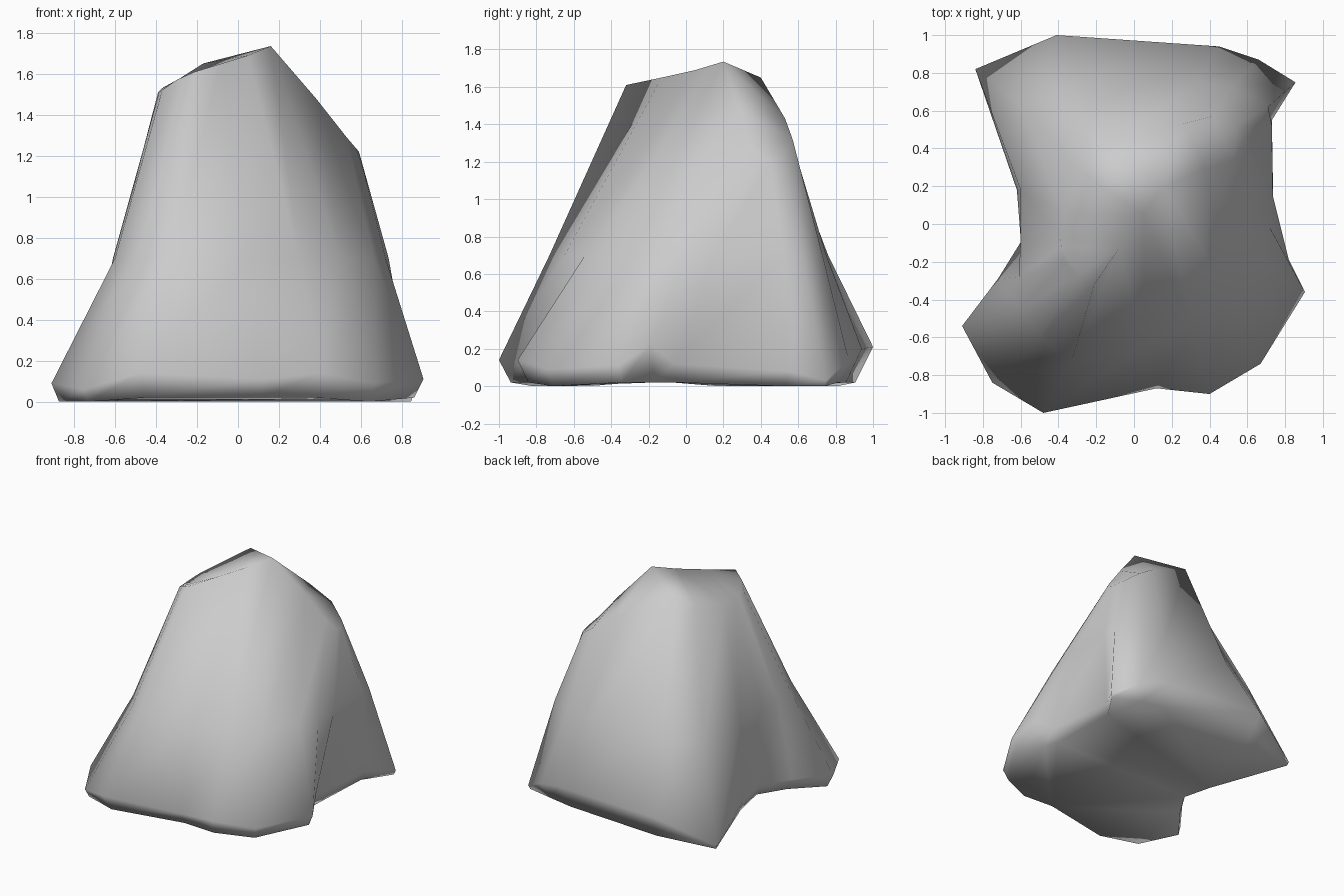
import bpy, bmesh

# Widest contour of the rock near the ground (x, y, z), anticlockwise from front left foot
rim = [(-.91, -.54, .09), (-.75, -.84, .06), (-.48, -1.0, .14), (.12, -.87, .11),
       (.40, -.90, .14), (.67, -.74, .09), (.905, -.36, .11), (.82, -.19, .22),
       (.74, -.06, .12), (.73, .55, .08), (.855, .75, .03), (.66, .87, .14),
       (.45, .94, .2), (-.41, 1.0, .21), (-.84, .82, .03), (-.62, .18, .08),
       (-.59, -.08, .10), (-.72, -.29, .10)]

# Contour at mid height
WAIST_Z = .7
waist = [(-.60, -.45), (-.50, -.60), (-.33, -.73), (.05, -.65),
         (.30, -.54), (.50, -.38), (.66, -.18), (.72, -.02),
         (.735, .15), (.73, .52), (.71, .62), (.52, .73),
         (.33, .75), (-.28, .76), (-.59, .62), (-.60, .18),
         (-.60, -.08), (-.61, -.28)]

# Crown edge: slanting ridge on the left, shoulder falling to the right
crown = [(-.37, -.2, 1.52), (-.3, -.27, 1.57), (-.21, -.32, 1.61), (-.08, -.13, 1.65),
         (.05, .05, 1.69), (.16, .2, 1.735), (.38, .29, 1.48), (.53, .34, 1.29),
         (.59, .39, 1.22), (.59, .45, 1.2), (.54, .52, 1.23), (.42, .57, 1.32),
         (.26, .53, 1.43), (-.17, .4, 1.65), (-.28, .28, 1.58), (-.37, .05, 1.53),
         (-.39, -.06, 1.51), (-.385, -.12, 1.51)]

# Foot tucks in under the rim
foot = [(x * (1 - .45 * z), y * (1 - .45 * z), 0 if z < .1 else .02) for x, y, z in rim]
rings = [foot, rim, [(x, y, WAIST_Z) for x, y in waist], crown]

bm = bmesh.new()
loops = [[bm.verts.new(p) for p in ring] for ring in rings]
n = len(rim)
for low, high in zip(loops, loops[1:]):
    for i in range(n):
        j = (i + 1) % n
        bm.faces.new((low[i], low[j], high[j], high[i]))
base = bm.faces.new(loops[0][::-1])
cap = bm.faces.new(loops[-1])
bmesh.ops.triangulate(bm, faces=[base, cap], ngon_method='BEAUTY')
bmesh.ops.recalc_face_normals(bm, faces=bm.faces[:])

mesh = bpy.data.meshes.new("boulder")
bm.to_mesh(mesh)
bm.free()
boulder = bpy.data.objects.new("boulder", mesh)
bpy.context.collection.objects.link(boulder)
mesh.shade_smooth()
